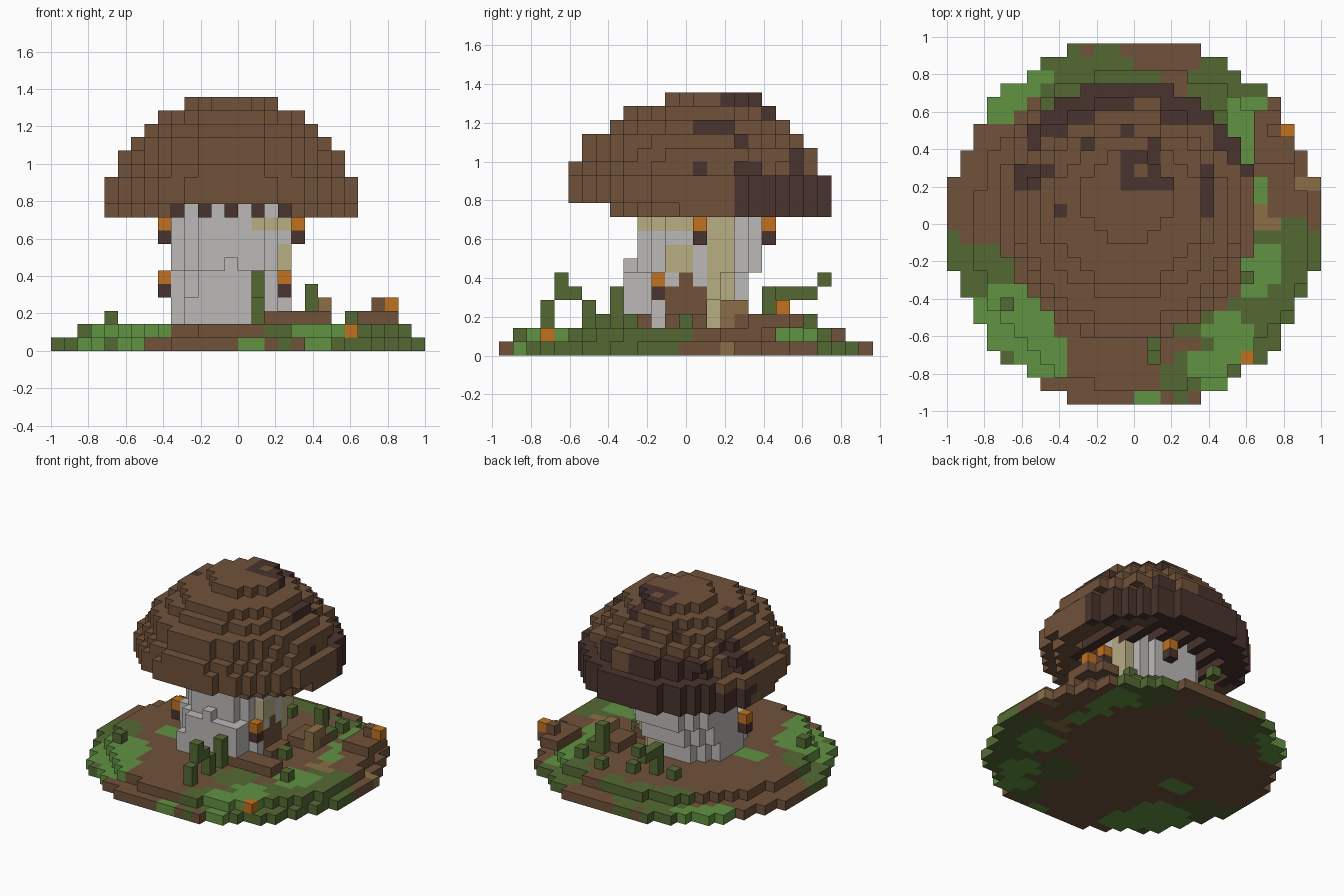
import bpy
import bmesh
from math import hypot
from mathutils import Vector, noise

cube = bpy.data.objects.get("Cube")
if cube:
    bpy.data.objects.remove(cube, do_unlink=True)

SIZE = 1 / 14
PALETTE = {
    "brown": (112, 82, 58), "dark brown": (73, 51, 45), "pale grey": (188, 186, 184),
    "cream": (184, 173, 132), "orange": (193, 113, 31), "moss green": (84, 105, 52),
    "grass green": (97, 146, 66), "tan": (139, 111, 70),
}
NAMES = list(PALETTE)


def linear(c):
    c /= 255
    return c / 12.92 if c <= 0.04045 else ((c + 0.055) / 1.055) ** 2.4


def make_material(name):
    mat = bpy.data.materials.new(name)
    mat.use_nodes = True
    colour = [linear(c) for c in PALETTE[name]] + [1]
    mat.diffuse_color = colour
    mat.node_tree.nodes["Principled BSDF"].inputs["Base Color"].default_value = colour
    return mat


MATERIALS = [make_material(n) for n in NAMES]
parts = {}


def centre(i, j):
    return -1 + (i + 0.5) * SIZE, (j - 13) * SIZE


def add(part, cells, colour):
    # later parts replace earlier cells
    for cell in cells:
        for other in parts.values():
            other.pop(cell, None)
        parts.setdefault(part, {})[cell] = colour(*cell) if callable(colour) else colour


def disc(k, cx, cy, rx, ry):
    for i in range(28):
        for j in range(27):
            x, y = centre(i, j)
            if hypot((x - cx) / rx, (y - cy) / ry) <= 1:
                yield i, j, k


def patch_noise(i, j, k, scale=0.43):
    return noise.noise(Vector((i, j, k)) * scale + Vector((0.3, 0.7, 0.1)))


# ground: two brown layers with grass patches (x, y, radius)
PATCHES = [
    ("moss green", [(-.4, .8, .17), (-.15, .8, .14), (.05, .77, .1), (.5, .72, .2),
                    (.8, -.15, .2), (.85, -.32, .16), (.7, -.5, .22), (.5, -.75, .22),
                    (.28, -.82, .12), (-.8, -.3, .16), (-.95, -.15, .08), (-.75, -.62, .12),
                    (.3, -.45, .15)]),
    ("grass green", [(-.62, .77, .14), (-.72, .64, .1), (.6, .58, .13), (.62, .4, .1),
                     (.64, .2, .09), (.64, -.25, .16), (.5, -.6, .13), (.4, -.78, .1),
                     (.1, -.92, .06), (-.65, -.48, .19), (-.5, -.7, .16), (-.45, -.1, .1)]),
    ("tan", [(.67, .02, .08), (.95, .25, .05)]),
]


def ground_colour(i, j, k):
    x, y = centre(i, j)
    result = "brown"
    for name, blobs in PATCHES:
        if any(hypot(x - a, y - b) < r + 0.04 * patch_noise(i, j, 0) for a, b, r in blobs):
            result = name
    return result


add("ground", disc(0, 0, 0, 0.99, 0.99), ground_colour)
add("ground", disc(1, .036, -.036, .895, .865), ground_colour)


# stem: leans back as it rises, with root ridges at the front
def stem_colour(i, j, k):
    x, y = centre(i, j)
    streak = x > 0.1 and (k == 9 or j in (15, 16) or (j in (12, 13) and k in (6, 7)))
    return "cream" if streak and y < 0.25 else "pale grey"


for k in range(2, 12):
    lean = -0.03 if k < 4 else 0.0 if k < 6 else 0.07
    add("stem", disc(k, -.036, lean, .335, .335 if k > 3 else .3), stem_colour)
for i, top in zip(range(10, 17), (4, 6, 5, 7, 4, 3, 6)):
    add("root_ridges", [(i, 9, k) for k in range(2, top)], "pale grey")


# cap: stacked layers (front edge, back edge, half width)
LAYERS = [(-.46, .75, .68), (-.61, .75, .68), (-.61, .75, .68), (-.61, .68, .61),
          (-.53, .68, .61), (-.53, .61, .54), (-.39, .53, .47), (-.32, .46, .4),
          (-.11, .39, .25)]


def cap_colour(i, j, k):
    x, y = centre(i, j)
    n = patch_noise(i, j, k)
    if k == 18:
        crown = 0.15 < y < 0.4 and -0.07 < x < 0.22
        return "dark brown" if crown and (i, j) != (14, 17) else "brown"
    rim = k < 15 and y + 0.45 * n > 0.3 + 0.7 * (k - 10) * SIZE
    spots = y > 0.0 and n > 0.27
    return "dark brown" if rim or spots else "brown"


for k, (front, back, half) in enumerate(LAYERS, 10):
    cy, ry = (front + back) / 2, (back - front) / 2
    cells = disc(k, -.036, cy, half, ry)
    if k == 10:
        # open underside: rim ring with an arch at the front
        inner = set(disc(k, -.036, cy, half - .15, ry - .15))
        cells = [c for c in cells if c not in inner and not (8 < c[0] < 18 and c[1] < 13)]
    add("cap", cells, cap_colour)

# gills: dark ribs under the cap
gill_area = set(disc(10, -.036, .1, .53, .5))
stem_top = set(disc(10, -.036, .07, .3, .3))
add("gills", [c for c in gill_area - stem_top if c[0] % 2], "dark brown")
gill_roof = set(disc(11, -.036, .1, .5, .48)) - {(i, j, 11) for i, j, k in stem_top}
add("gill_roof", gill_roof, "dark brown")

# door on the stem's side
add("door", [(17, j, k) for j in (12, 13, 14) for k in (2, 3, 4)] + [(17, 13, 5)], "brown")
add("door_step", [(18, j, 2) for j in (12, 13, 14)], "brown")

# lanterns: orange glow over a dark holder
for i, j, k in [(8, 13, 9), (8, 11, 5), (18, 14, 9), (14, 19, 9), (17, 11, 5)]:
    add("lantern_glow", [(i, j, k)], "orange")
    add("lantern_holder", [(i, j, k - 1)], "dark brown")

# arching plants, at the front and behind the stem
add("front_vine", [(15, 3, 2), (15, 3, 3), (15, 4, 4), (15, 4, 5),
                   (15, 5, 4), (15, 6, 3), (15, 6, 2)], "moss green")
add("climbing_vine", [(15, 8, k) for k in (2, 3, 4)], "moss green")
add("back_vine", [(12, 20, 2), (12, 20, 3), (12, 20, 4), (12, 21, 4),
                  (12, 22, 4), (12, 23, 5)], "moss green")

# small shrubs on the ground
SHRUBS = [(4, 7), (19, 13), (22, 9), (17, 22), (20, 19), (10, 20), (14, 21), (20, 21)]
add("shrubs", [(i, j, 2) for i, j in SHRUBS], "moss green")
add("tall_shrub", [(19, 19, k) for k in (2, 3, 4)], "moss green")
add("fruit", [(22, 3, 1)], "orange")

# logs and stones beside the stem
add("logs", [(i, j, 2) for i in range(16, 21) for j in (9, 10)], "brown")
add("logs", [(i, j, 2) for i in (18, 19, 20) for j in range(16, 19)], "brown")
add("log_ends", [(20, 16, 3), (20, 17, 3), (20, 16, 2)], "tan")

# raised bank with a fungus
bank = [(i, j, 2) for i in range(23, 26) for j in range(18, 22) if (i, j) != (25, 21)]
add("bank", bank + [(24, 20, 3)], "brown")
add("bank_fungus", [(25, 20, 3)], "orange")

# mesh each part from its exposed block faces
SIDES = [Vector(s) for s in ((1, 0, 0), (-1, 0, 0), (0, 1, 0), (0, -1, 0), (0, 0, 1), (0, 0, -1))]
filled = {cell for cells in parts.values() for cell in cells}


def build(name, cells):
    bm = bmesh.new()
    corners = {}

    def vertex(p):
        key = tuple(round(2 * c) for c in p)
        if key not in corners:
            corners[key] = bm.verts.new(((p.x + .5) * SIZE - 1, (p.y - 13) * SIZE, (p.z + .5) * SIZE))
        return corners[key]

    for cell, colour in cells.items():
        mid = Vector(cell)
        for side in SIDES:
            if tuple(int(c) for c in mid + side) in filled:
                continue
            u = Vector((side.y, side.z, side.x))
            v = side.cross(u)
            quad = [mid + (side + a * u + b * v) / 2 for a, b in ((-1, -1), (1, -1), (1, 1), (-1, 1))]
            face = bm.faces.new([vertex(p) for p in quad])
            face.material_index = NAMES.index(colour)
    mesh = bpy.data.meshes.new(name)
    bm.to_mesh(mesh)
    bm.free()
    for mat in MATERIALS:
        mesh.materials.append(mat)
    bpy.context.collection.objects.link(bpy.data.objects.new(name, mesh))


for name, cells in parts.items():
    build(name, cells)
